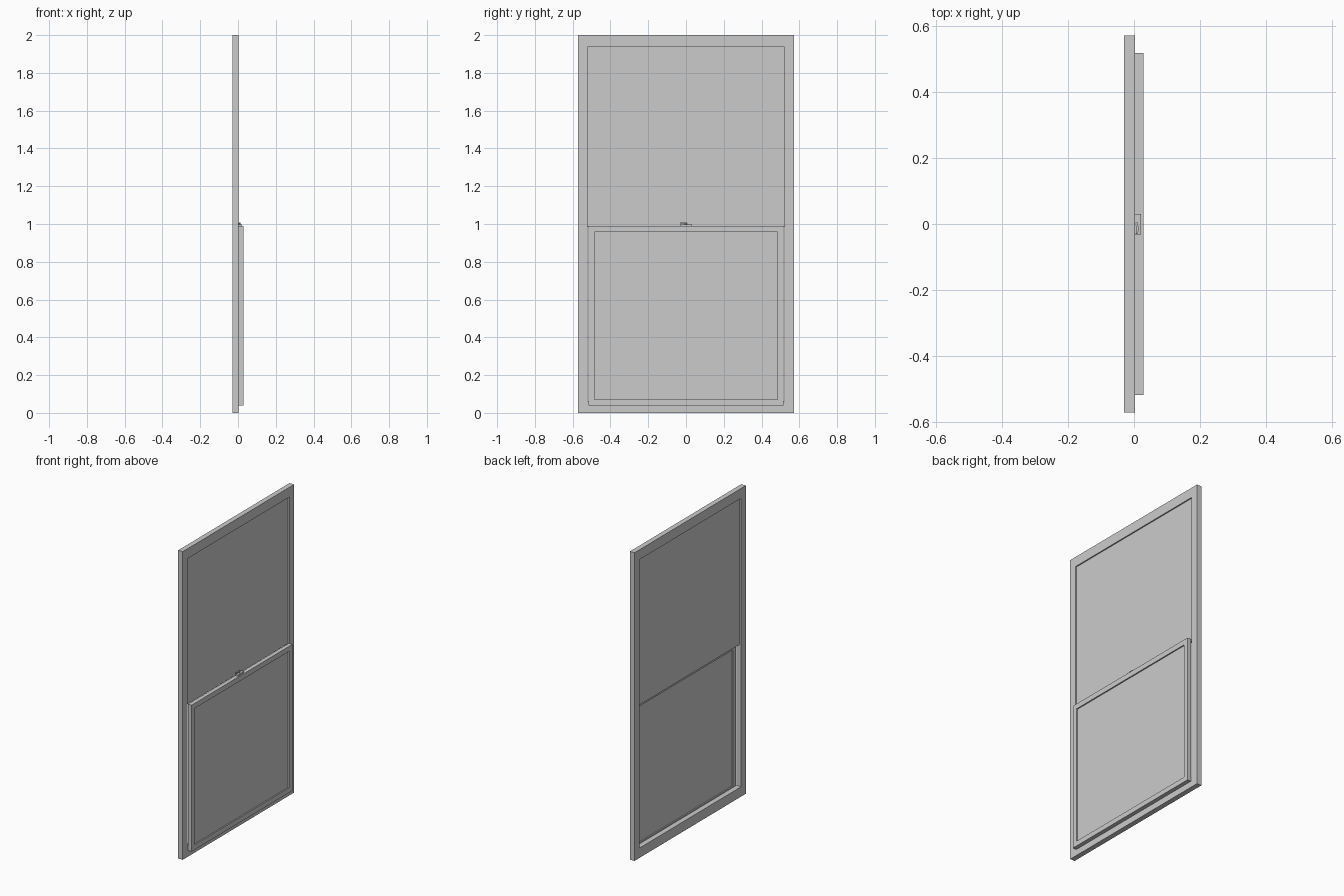
import bpy, bmesh
from mathutils import Vector

if "Cube" in bpy.data.objects:
    bpy.data.objects.remove(bpy.data.objects["Cube"])


def finish(name, bm):
    bmesh.ops.recalc_face_normals(bm, faces=bm.faces)
    mesh = bpy.data.meshes.new(name)
    bm.to_mesh(mesh)
    bm.free()
    ob = bpy.data.objects.new(name, mesh)
    bpy.context.collection.objects.link(ob)
    return ob


def box(name, x, y, z):
    bm = bmesh.new()
    bmesh.ops.create_cube(bm, size=1)
    for v in bm.verts:
        v.co = Vector([(a + b) / 2 + c * (b - a) for c, (a, b) in zip(v.co, (x, y, z))])
    return finish(name, bm)


def ring(name, x, half, z, inner_half, inner_z):
    """Rectangular border extruded along x."""
    bm = bmesh.new()

    def loop(px, h, zz):
        return [bm.verts.new((px, sy * h, zz[k])) for sy, k in ((-1, 0), (1, 0), (1, 1), (-1, 1))]

    loops = [loop(x[0], half, z), loop(x[1], half, z),
             loop(x[1], inner_half, inner_z), loop(x[0], inner_half, inner_z)]
    for i in range(4):
        a, b = loops[i], loops[(i + 1) % 4]
        for j in range(4):
            k = (j + 1) % 4
            bm.faces.new((a[j], a[k], b[k], b[j]))
    return finish(name, bm)


def prism(name, outline, z0, z1):
    """Plan outline (x, y) extruded upwards."""
    bm = bmesh.new()
    face = bm.faces.new([bm.verts.new((px, py, z0)) for px, py in outline])
    ext = bmesh.ops.extrude_face_region(bm, geom=[face])
    verts = [g for g in ext["geom"] if isinstance(g, bmesh.types.BMVert)]
    bmesh.ops.translate(bm, verts=verts, vec=(0, 0, z1 - z0))
    return finish(name, bm)


# Fixed outer frame and upper pane
ring("outer_frame", (-0.030, 0.003), 0.571, (0, 2), 0.522, (0.064, 1.936))
box("upper_pane", (-0.015, 0.0), (-0.522, 0.522), (0.985, 1.936)).location.x = -0.005

# Sliding lower sash and its pane
ring("lower_sash", (0.003, 0.029), 0.517, (0.04, 0.99), 0.485, (0.072, 0.957))
box("lower_pane", (0.011, 0.021), (-0.485, 0.485), (0.072, 0.957))

# Sash lock on the meeting rail
box("lock_base", (0.003, 0.021), (-0.032, 0.031), (0.990, 0.998))
bpy.ops.mesh.primitive_cylinder_add(vertices=16, radius=0.005, depth=0.008,
                                    location=(0.008, 0.0, 1.002))
bpy.context.object.name = "lock_pivot"
prism("lock_lever", [(0.004, 0.005), (0.010, 0.005), (0.013, -0.006), (0.013, -0.022),
                     (0.010, -0.031), (0.005, -0.031), (0.007, -0.020), (0.006, -0.008)],
      1.002, 1.009)
